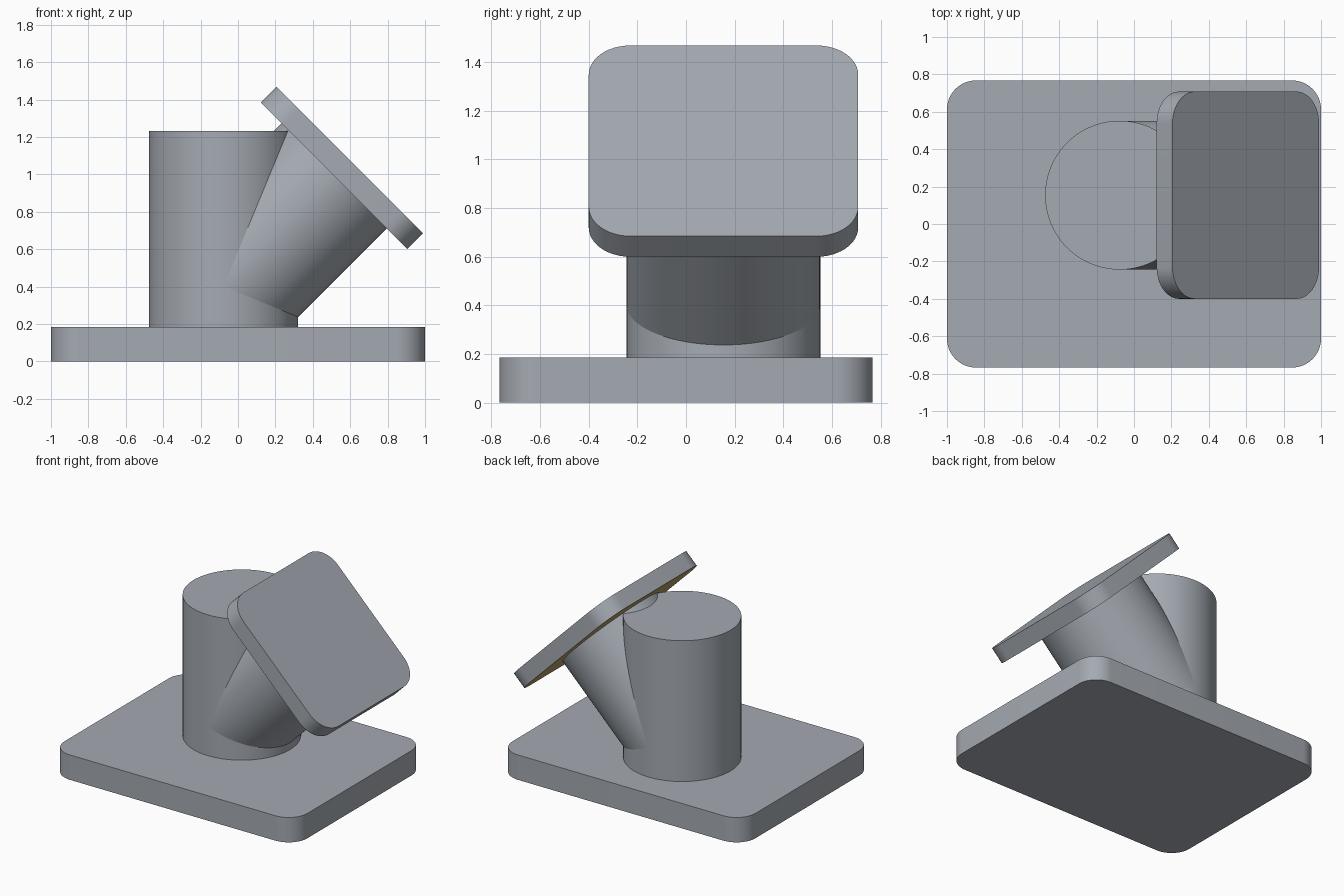
import bpy, bmesh, math
from mathutils import Matrix, Vector

if "Cube" in bpy.data.objects:
    bpy.data.objects.remove(bpy.data.objects["Cube"])


def material(name, rgb):
    m = bpy.data.materials.new(name)
    m.diffuse_color = (*rgb, 1)
    m.use_nodes = True
    m.node_tree.nodes["Principled BSDF"].inputs["Base Color"].default_value = m.diffuse_color
    return m


GREY = material("steel grey", (0.375, 0.405, 0.445))
BROWN = material("gasket tan", (0.50, 0.37, 0.14))


def extrude_outline(name, pts, height, matrix):
    """Extrude a flat outline upward from local z = 0, then place it."""
    bm = bmesh.new()
    face = bm.faces.new([bm.verts.new((x, y, 0)) for x, y in pts])
    top = bmesh.ops.extrude_face_region(bm, geom=[face])["geom"]
    bmesh.ops.translate(bm, vec=(0, 0, height),
                        verts=[v for v in top if isinstance(v, bmesh.types.BMVert)])
    bmesh.ops.recalc_face_normals(bm, faces=bm.faces)
    me = bpy.data.meshes.new(name)
    bm.to_mesh(me)
    bm.free()
    me.transform(matrix)
    me.materials.append(GREY)
    ob = bpy.data.objects.new(name, me)
    bpy.context.collection.objects.link(ob)
    bpy.ops.object.select_all(action='DESELECT')
    ob.select_set(True)
    bpy.context.view_layer.objects.active = ob
    bpy.ops.object.shade_smooth_by_angle(angle=math.radians(30))
    return ob


def rounded_rect(w, d, r, n=12):
    pts = []
    for i, (sx, sy) in enumerate([(1, 1), (-1, 1), (-1, -1), (1, -1)]):
        for k in range(n + 1):
            a = math.pi / 2 * (i + k / n)
            pts.append((sx * (w / 2 - r) + r * math.cos(a),
                        sy * (d / 2 - r) + r * math.sin(a)))
    return pts


def circle(r, n=96):
    return [(r * math.cos(2 * math.pi * k / n), r * math.sin(2 * math.pi * k / n))
            for k in range(n)]


R = 0.398                 # shared pipe radius
PX, PY = -0.077, 0.154    # upright pipe axis
BASE_H = 0.185
AXIS_Z = 0.402            # height where the two pipe axes meet
BRANCH = 0.834            # branch length from that point
TILT = Matrix.Translation((PX, PY, AXIS_Z)) @ Matrix.Rotation(math.pi / 4, 4, 'Y')

# Base plate and upright pipe
extrude_outline("base_plate", rounded_rect(2, 1.535, 0.155), BASE_H, Matrix())
extrude_outline("upright_pipe", circle(R), 1.232 - BASE_H,
                Matrix.Translation((PX, PY, BASE_H)))

# Branch pipe leaning 45 degrees, with its end flange
extrude_outline("branch_pipe", circle(R), BRANCH, TILT)
flange = extrude_outline("branch_flange", rounded_rect(1.108, 1.108, 0.17), 0.12,
                         TILT @ Matrix.Translation((0, 0, BRANCH)))

# Tan underside of the flange
flange.data.materials.append(BROWN)
down = Vector((-1, 0, -1)).normalized()
for p in flange.data.polygons:
    if p.normal.dot(down) > 0.99:
        p.material_index = 1
